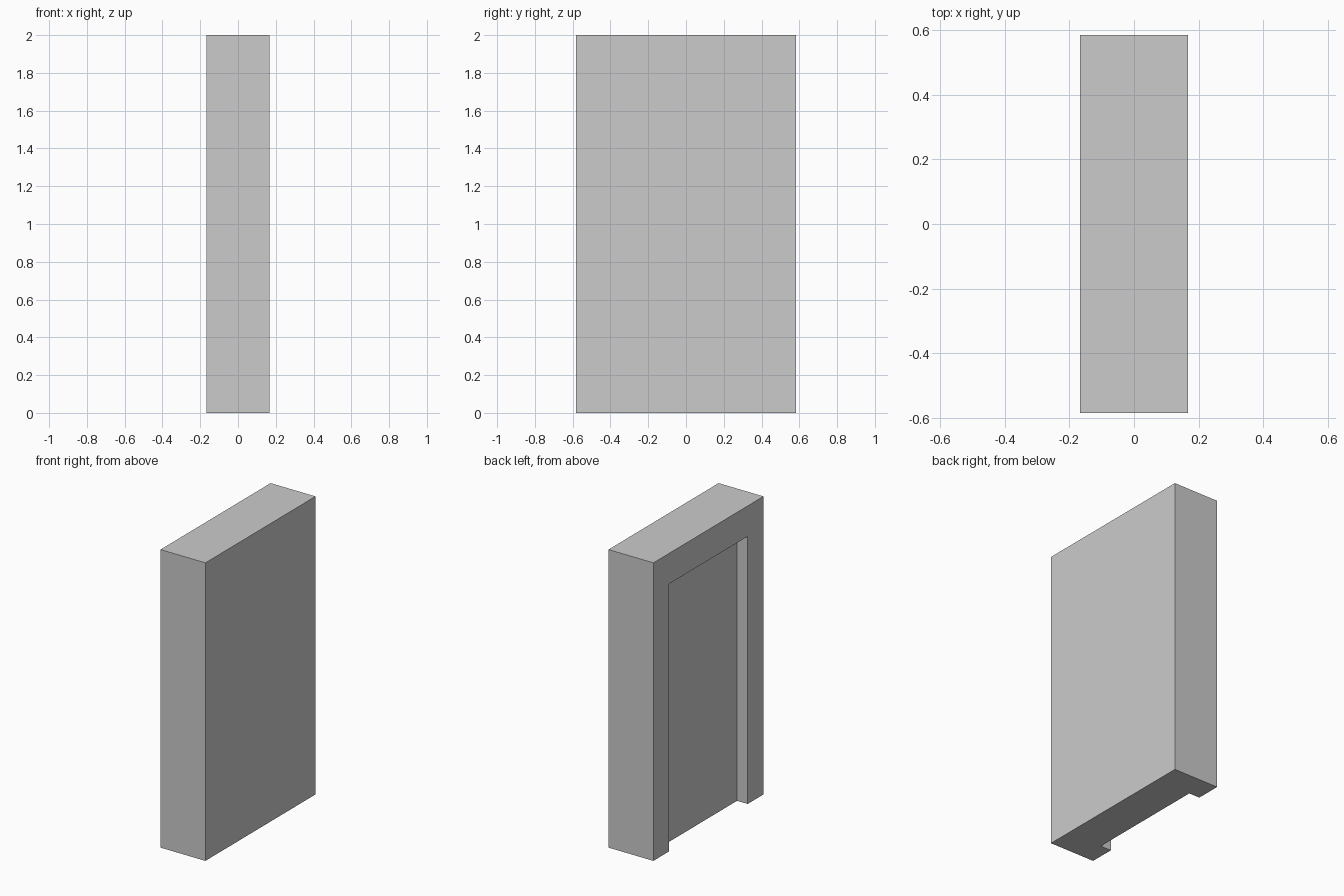
import bpy

if "Cube" in bpy.data.objects:
    bpy.data.objects.remove(bpy.data.objects["Cube"])

# Overall size and recess size
DEPTH, WIDTH, HEIGHT = 0.333, 1.167, 2.0
JAMB, HEAD, RECESS = 0.167, 0.205, 0.079


def box(name, x0, x1, y0, y1, z0, z1):
    bpy.ops.mesh.primitive_cube_add(
        size=1, location=((x0 + x1) / 2, (y0 + y1) / 2, (z0 + z1) / 2))
    ob = bpy.context.object
    ob.name = name
    ob.scale = (x1 - x0, y1 - y0, z1 - z0)
    bpy.ops.object.transform_apply(location=True, rotation=False, scale=True)
    return ob


# Cutter for the doorway recess, open at the floor on the -x face
half = WIDTH / 2 - JAMB
cutter = box("recess_cutter", -DEPTH / 2 - 0.1, -DEPTH / 2 + RECESS,
             -half, half, -0.1, HEIGHT - HEAD)
cutter.hide_render = True

# Solid door block with the recess cut into one face
door = box("door_block", -DEPTH / 2, DEPTH / 2, -WIDTH / 2, WIDTH / 2, 0, HEIGHT)
cut = door.modifiers.new("recess", 'BOOLEAN')
cut.operation = 'DIFFERENCE'
cut.solver = 'EXACT'
cut.object = cutter
bpy.ops.object.modifier_apply(modifier=cut.name)
bpy.data.objects.remove(cutter, do_unlink=True)
